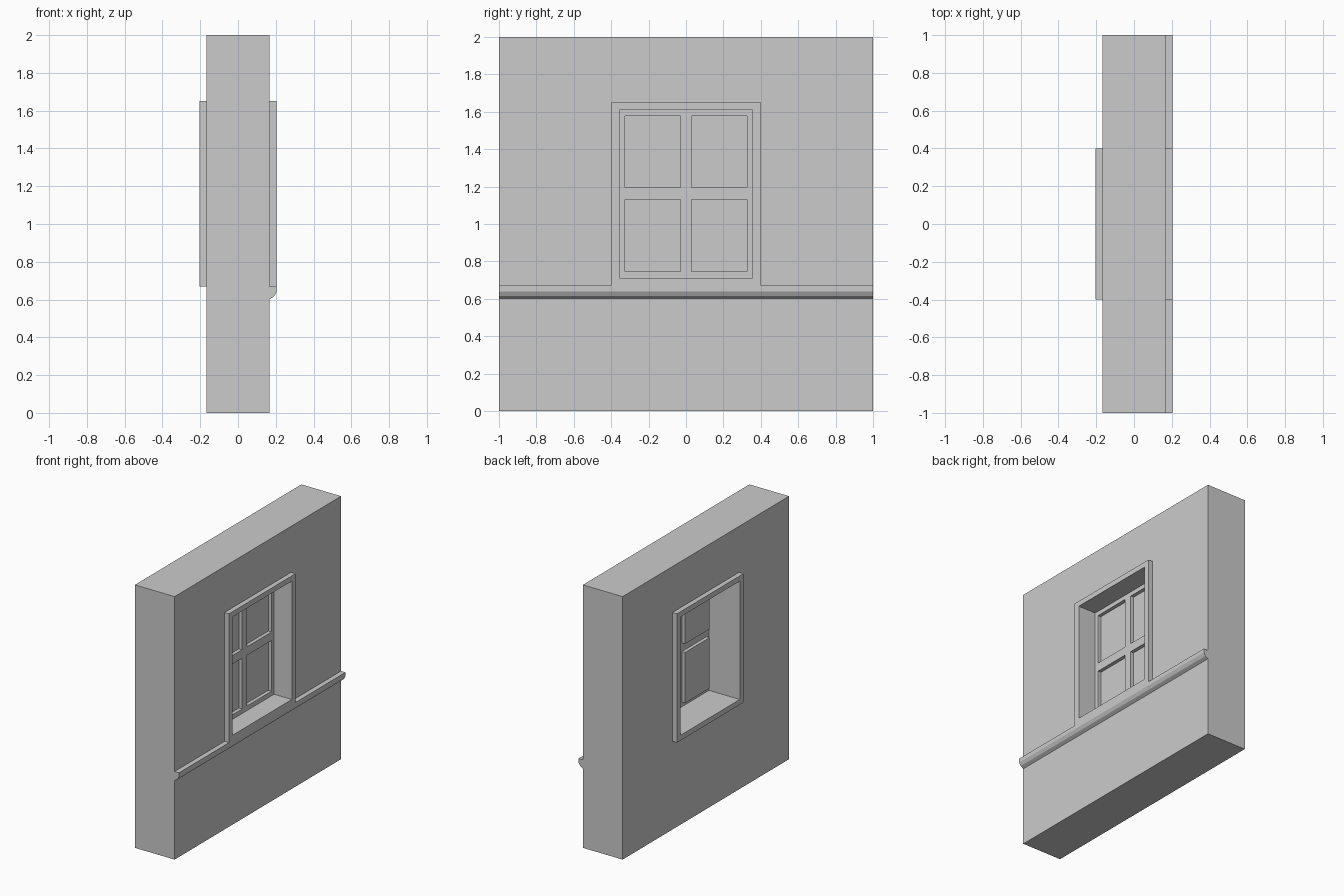
import bpy, bmesh

if "Cube" in bpy.data.objects:
    bpy.data.objects.remove(bpy.data.objects["Cube"])

WALL_X, TRIM_X = 0.167, 0.204      # half depths of wall and trim
SASH_X, RECESS = 0.055, 0.027      # sash plane and pane recess

# Rectangles as (half width in y, bottom z, top z)
WALL = (1.0, 0.0, 2.0)
TRIM = (0.40, 0.67, 1.65)
OPENING = (0.355, 0.71, 1.61)


def finish(name, bm):
    mesh = bpy.data.meshes.new(name)
    bm.to_mesh(mesh)
    bm.free()
    obj = bpy.data.objects.new(name, mesh)
    bpy.context.collection.objects.link(obj)
    return obj


def loft(name, sections):
    """Bridge successive rectangles, each given as (rectangle, x)."""
    bm = bmesh.new()
    loops = []
    for (w, z0, z1), x in sections:
        corners = [(-w, z0), (w, z0), (w, z1), (-w, z1)]
        loops.append([bm.verts.new((x, y, z)) for y, z in corners])
    for a, b in zip(loops, loops[1:]):
        for i in range(4):
            j = (i + 1) % 4
            bm.faces.new((a[i], a[j], b[j], b[i]))
    return finish(name, bm)


# Wall slab with the window area left open
loft("wall", [(TRIM, -WALL_X), (WALL, -WALL_X), (WALL, WALL_X), (TRIM, WALL_X)])

# Raised trim and reveal on each side of the sash
loft("outer_window_trim", [(TRIM, WALL_X), (TRIM, TRIM_X),
                           (OPENING, TRIM_X), (OPENING, SASH_X)])
loft("inner_window_trim", [(OPENING, SASH_X), (OPENING, -TRIM_X),
                           (TRIM, -TRIM_X), (TRIM, -WALL_X)])

# Sash sheet: a 5 x 5 grid whose four pane cells are pushed back
ys = [-0.355, -0.325, -0.03, 0.03, 0.325, 0.355]
zs = [0.71, 0.745, 1.13, 1.195, 1.577, 1.61]
bm = bmesh.new()
grid = [[bm.verts.new((SASH_X, y, z)) for y in ys] for z in zs]
panes = []
for r in range(5):
    for c in range(5):
        face = bm.faces.new((grid[r][c], grid[r][c + 1],
                             grid[r + 1][c + 1], grid[r + 1][c]))
        if r in (1, 3) and c in (1, 3):
            panes.append(face)
result = bmesh.ops.extrude_face_region(bm, geom=panes)
pushed = [g for g in result["geom"] if isinstance(g, bmesh.types.BMVert)]
bmesh.ops.translate(bm, vec=(-RECESS, 0, 0), verts=pushed)
bmesh.ops.delete(bm, geom=[f for f in panes if f.is_valid], context="FACES_ONLY")
finish("window_sash", bm)

# Sill moulding running the full width of the wall
profile = [(WALL_X, 0.602), (0.191, 0.616), (TRIM_X, 0.64),
           (TRIM_X, 0.67), (WALL_X, 0.67)]
bm = bmesh.new()
ends = [[bm.verts.new((x, y, z)) for x, z in profile] for y in (-1, 1)]
bm.faces.new(ends[0])
bm.faces.new(ends[1])
for i in range(len(profile)):
    j = (i + 1) % len(profile)
    bm.faces.new((ends[0][i], ends[0][j], ends[1][j], ends[1][i]))
bmesh.ops.recalc_face_normals(bm, faces=bm.faces)
finish("sill_moulding", bm)
